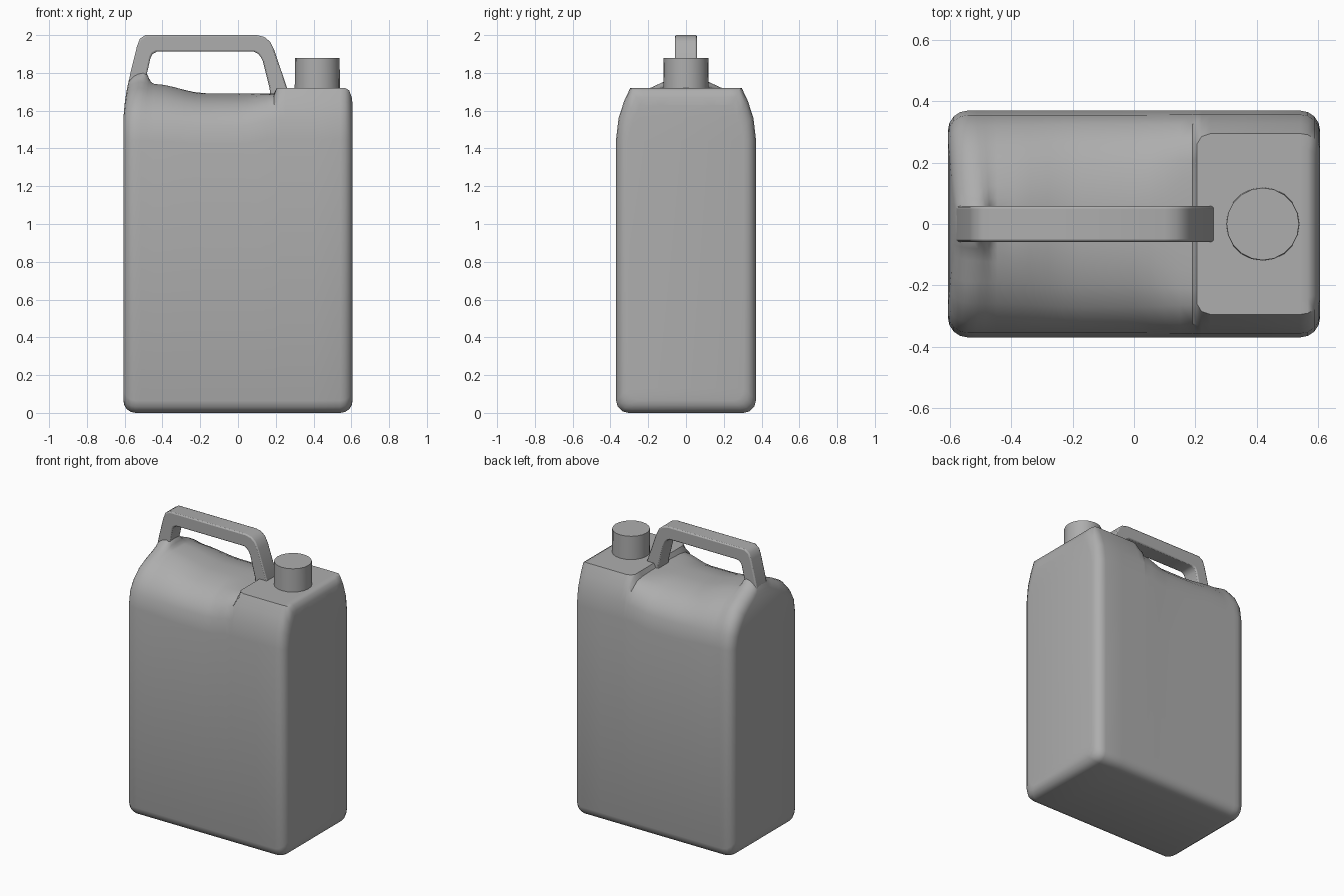
import bpy, bmesh
from math import sin, cos, radians

if "Cube" in bpy.data.objects:
    bpy.data.objects.remove(bpy.data.objects["Cube"])

W, XE, R = 0.37, 0.607, 0.065   # half depth, half length, edge radius

grey = bpy.data.materials.new("grey_plastic")
grey.diffuse_color = (.42, .42, .42, 1)
grey.use_nodes = True
grey.node_tree.nodes["Principled BSDF"].inputs["Base Color"].default_value = grey.diffuse_color


def finish(name, bm, angle=40, bevel=0):
    bmesh.ops.recalc_face_normals(bm, faces=bm.faces)
    me = bpy.data.meshes.new(name)
    bm.to_mesh(me)
    bm.free()
    me.materials.append(grey)
    ob = bpy.data.objects.new(name, me)
    bpy.context.collection.objects.link(ob)
    if bevel:
        m = ob.modifiers.new("bevel", 'BEVEL')
        m.width, m.segments, m.limit_method = bevel, 2, 'ANGLE'
        m.angle_limit = radians(50)
    bpy.ops.object.select_all(action='DESELECT')
    ob.select_set(True)
    bpy.context.view_layer.objects.active = ob
    bpy.ops.object.shade_smooth_by_angle(angle=radians(angle))
    return ob


# Half profiles of the top (y, z), from the middle outwards
flare = [(0, 1.81), (.052, 1.805), (.08, 1.775), (.12, 1.752), (.19, 1.72),
         (.26, 1.68), (.32, 1.61), (.355, 1.54), (W, 1.44)]
hump = [(0, 1.742), (.055, 1.742), (.085, 1.738), (.125, 1.73), (.19, 1.705),
        (.26, 1.665), (.32, 1.60), (.355, 1.53), (W, 1.44)]
dip = [(0, 1.692), (.055, 1.691), (.09, 1.688), (.13, 1.682), (.2, 1.665),
       (.27, 1.632), (.325, 1.58), (.355, 1.52), (W, 1.42)]
step = [(0, 1.692), (.055, 1.692), (.1, 1.692), (.15, 1.69), (.21, 1.687),
        (.265, 1.677), (.326, 1.63), (.357, 1.55), (W, 1.45)]


def pad(f):
    return [(0, 1.72), (.05, 1.72), (.1, 1.72), (.16, 1.72), (f - .05, 1.72),
            (f, 1.72), (.328, 1.65), (.357, 1.56), (W, 1.45)]


keys = [(-1, flare), (-.54, flare), (-.45, hump), (-.17, dip), (0, dip), (.19, step),
        (.205, pad(.26)), (.22, pad(.285)), (.25, pad(.295)), (1, pad(.295))]


def top_at(x):
    for (x0, a), (x1, b) in zip(keys, keys[1:]):
        if x <= x1:
            t = (x - x0) / (x1 - x0)
            t = t * t * (3 - 2 * t)
            return [(p[0] + (q[0] - p[0]) * t, p[1] + (q[1] - p[1]) * t)
                    for p, q in zip(a, b)]


# Body: cross-sections lofted along x, with rounded ends
arc = [(R * (1 - cos(radians(a))), R * (1 - sin(radians(a)))) for a in (0, 22.5, 45, 67.5, 90)]
stations = [(-XE + d, e) for d, e in arc]
stations += [(x, 0) for x in (-.515, -.49, -.47, -.45, -.39, -.34, -.28, -.23, -.17,
                              0, .05, .1, .15, .19, .205, .22, .25, .4)]
stations += [(XE - d, e) for d, e in reversed(arc)]
low = [(W, R)] + [(W - R + R * cos(radians(a)), R - R * sin(radians(a))) for a in (30, 60, 90)]

bm = bmesh.new()
rings = []
for x, e in stations:
    half = []
    lean = min(1, max(0, (-.43 - x) / .1))
    for y, z in top_at(x):
        drop = max(0, e - .012) * 1.7 if x > 0 else e * .8
        z2 = z - drop * min(1, max(0, (z - 1.42) / .25))
        half.append((x + .5 * max(0, z2 - 1.52) ** 2 * lean, y, z2))
    half += [(x, y, z + e) for y, z in low]
    half = [(a, y * (1 - e / W), z) for a, y, z in half]
    right = [bm.verts.new(p) for p in half]
    left = [right[0]] + [bm.verts.new((a, -y, z)) for a, y, z in half[1:]]
    rings.append((right, left))
for (r0, l0), (r1, l1) in zip(rings, rings[1:]):
    for a, b in ((r0, r1), (l0, l1)):
        for i in range(len(a) - 1):
            bm.faces.new((a[i], a[i + 1], b[i + 1], b[i]))
    bm.faces.new((r0[-1], l0[-1], l1[-1], r1[-1]))
for r, l in (rings[0], rings[-1]):
    bm.faces.new((r[0], r[1], l[1]))
    for i in range(1, len(r) - 1):
        bm.faces.new((r[i], r[i + 1], l[i + 1], l[i]))
finish("body", bm)

# Handle: strip between outer and inner outline, given thickness in y
outer = [(-.597, 1.62), (-.586, 1.72), (-.567, 1.81), (-.535, 1.94), (-.52, 1.98), (-.49, 2),
         (.1, 2), (.14, 1.99), (.17, 1.965), (.192, 1.92), (.26, 1.72), (.262, 1.67)]
inner = [(-.44, 1.66), (-.475, 1.75), (-.486, 1.78), (-.463, 1.88), (-.453, 1.9), (-.43, 1.912),
         (.085, 1.912), (.105, 1.902), (.12, 1.885), (.132, 1.86), (.167, 1.72), (.172, 1.67)]
bm = bmesh.new()
hr = [[bm.verts.new((p[0], y, p[1])) for p, y in ((o, -.058), (o, .058), (i, .058), (i, -.058))]
      for o, i in zip(outer, inner)]
for a, b in zip(hr, hr[1:]):
    for k in range(4):
        j = (k + 1) % 4
        bm.faces.new((a[k], a[j], b[j], b[k]))
bm.faces.new(hr[0])
bm.faces.new(hr[-1])
finish("handle", bm, 40, .008)

# Screw cap
bm = bmesh.new()
bmesh.ops.create_cone(bm, cap_ends=True, segments=20, radius1=.12, radius2=.118, depth=.18)
bmesh.ops.translate(bm, verts=bm.verts, vec=(.42, 0, 1.79))
finish("cap", bm)
